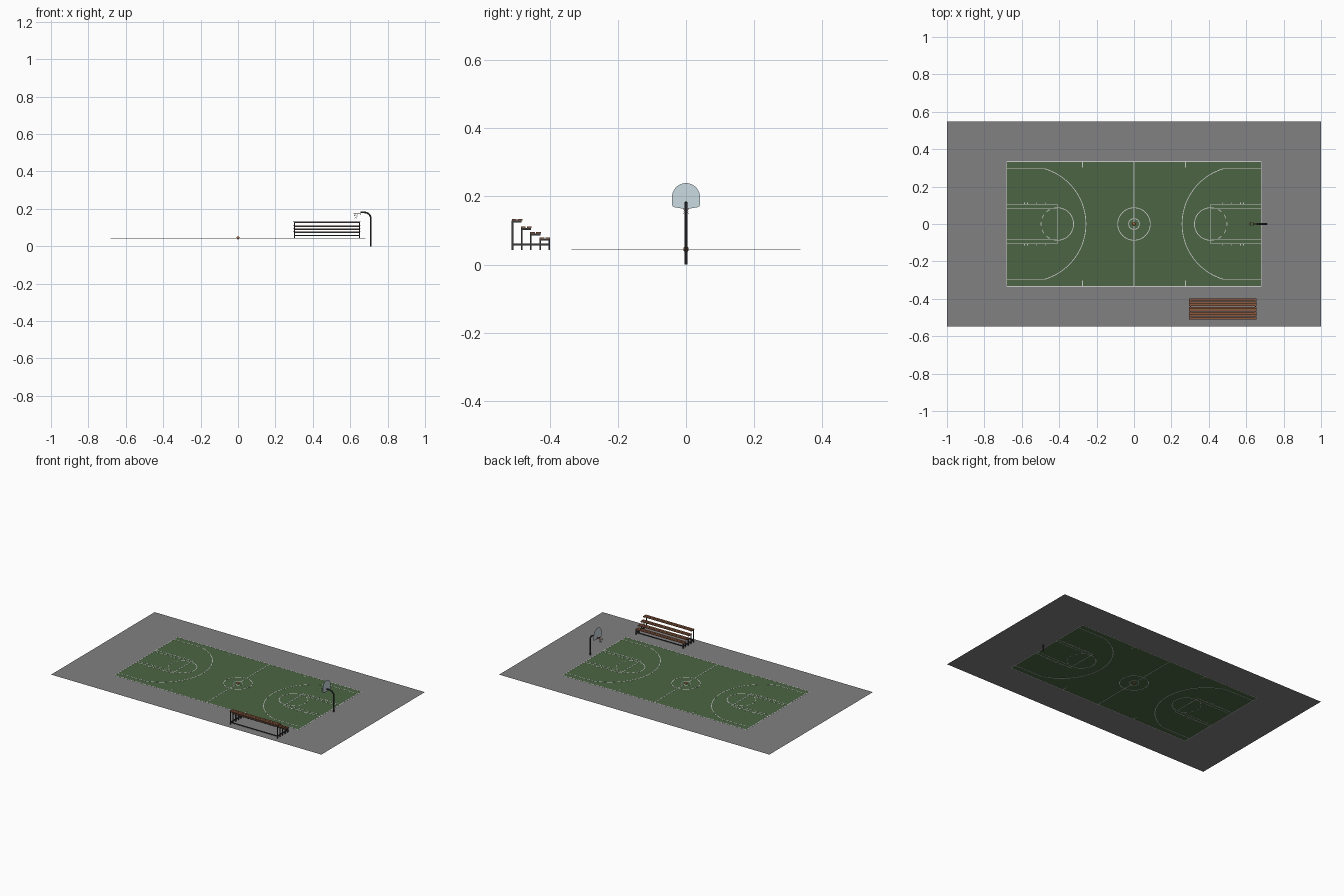
import bpy, bmesh, math
from math import pi, cos, sin
from mathutils import Vector, Matrix

if "Cube" in bpy.data.objects:
    bpy.data.objects.remove(bpy.data.objects["Cube"])

FLOOR = 0.043  # level of the playing surface


def material(name, rgb):
    m = bpy.data.materials.new(name)
    m.diffuse_color = (*rgb, 1)
    m.use_nodes = True
    m.node_tree.nodes["Principled BSDF"].inputs["Base Color"].default_value = m.diffuse_color
    return m


ASPHALT = material("asphalt_grey", (0.22, 0.22, 0.22))
GREEN = material("court_green", (0.07, 0.13, 0.055))
WHITE = material("line_white", (0.8, 0.8, 0.8))
WOOD = material("seat_wood", (0.25, 0.10, 0.05))
STEEL = material("dark_steel", (0.045, 0.045, 0.05))
GLASS = material("board_glass", (0.6, 0.71, 0.75))
RIM = material("rim_red", (0.25, 0.05, 0.02))
BALL = material("ball_orange", (0.5, 0.16, 0.05))


def add_object(name, bm, mat):
    me = bpy.data.meshes.new(name)
    bm.to_mesh(me)
    bm.free()
    me.materials.append(mat)
    ob = bpy.data.objects.new(name, me)
    bpy.context.collection.objects.link(ob)
    return ob


def smooth(ob):
    bpy.ops.object.select_all(action='DESELECT')
    ob.select_set(True)
    bpy.context.view_layer.objects.active = ob
    bpy.ops.object.shade_smooth_by_angle(angle=math.radians(40))


def box(bm, x0, x1, y0, y1, z0, z1):
    mat = Matrix.Translation(((x0 + x1) / 2, (y0 + y1) / 2, (z0 + z1) / 2))
    mat = mat @ Matrix.Diagonal((x1 - x0, y1 - y0, z1 - z0, 1))
    bmesh.ops.create_cube(bm, size=1, matrix=mat)


def strip(bm, pts, width=0.004):
    """Flat painted line that follows a list of (x, y) points."""
    pts = [Vector(p) for p in pts]
    rows = []
    for i, p in enumerate(pts):
        t = (pts[min(i + 1, len(pts) - 1)] - pts[max(i - 1, 0)]).normalized()
        n = Vector((-t.y, t.x)) * width / 2
        rows.append([bm.verts.new((*(p + n * k), FLOOR)) for k in (-1, 1)])
    for a, b in zip(rows, rows[1:]):
        bm.faces.new((a[0], b[0], b[1], a[1]))


def arc(cx, r, a0, a1, n, s=1):
    return [(s * (cx + r * cos(a0 + (a1 - a0) * i / n)),
             r * sin(a0 + (a1 - a0) * i / n)) for i in range(n + 1)]


def tube(name, paths, radius, mat, cyclic=False, sides=2):
    """Round bar or wire along one or more paths, as a mesh."""
    cu = bpy.data.curves.new(name, 'CURVE')
    cu.dimensions = '3D'
    cu.bevel_depth = radius
    cu.bevel_resolution = sides
    cu.use_fill_caps = True
    for path in paths:
        sp = cu.splines.new('POLY')
        sp.points.add(len(path) - 1)
        for pt, co in zip(sp.points, path):
            pt.co = (*co, 1)
        sp.use_cyclic_u = cyclic
    cu.materials.append(mat)
    ob = bpy.data.objects.new(name, cu)
    bpy.context.collection.objects.link(ob)
    bpy.ops.object.select_all(action='DESELECT')
    ob.select_set(True)
    bpy.context.view_layer.objects.active = ob
    bpy.ops.object.convert(target='MESH')
    smooth(bpy.context.view_layer.objects.active)


# Asphalt surround with an opening for the court
CX, CY = 0.68, 0.334
bm = bmesh.new()
corners = [(-1, -1), (1, -1), (1, 1), (-1, 1)]
outer = [bm.verts.new((x, y * 0.547, FLOOR)) for x, y in corners]
inner = [bm.verts.new((x * CX, y * CY, FLOOR)) for x, y in corners]
for i in range(4):
    j = (i + 1) % 4
    bm.faces.new((outer[i], outer[j], inner[j], inner[i]))
add_object("asphalt_surround", bm, ASPHALT)

# Green playing surface
bm = bmesh.new()
bm.faces.new([bm.verts.new((x * CX, y * CY, FLOOR)) for x, y in corners])
add_object("court_surface", bm, GREEN)

# Painted lines: border, centre, then both ends mirrored
bm = bmesh.new()
for s in (-1, 1):
    strip(bm, [(-CX, s * CY), (CX, s * CY)])
    strip(bm, [(s * CX, -CY), (s * CX, CY)])
strip(bm, [(0, -CY), (0, CY)])
for r in (0.087, 0.029):
    strip(bm, arc(0, r, 0, 2 * pi, 48))
for s in (-1, 1):
    # three point line
    a = math.acos(0.089 / 0.308)
    a = math.asin(0.295 / 0.308)
    strip(bm, [(s * CX, -0.295)] + arc(0.565, 0.308, pi + a, pi - a, 40, s) + [(s * CX, 0.295)])
    # key and free throw circle
    strip(bm, [(s * 0.41, -0.105), (s * 0.41, 0.105)])
    strip(bm, arc(0.41, 0.087, pi / 2, 3 * pi / 2, 24, s))
    for k in range(7):
        d = pi / 13
        strip(bm, arc(0.41, 0.087, -pi / 2 + 2 * k * d, -pi / 2 + (2 * k + 1) * d, 3, s))
    for t in (-1, 1):
        strip(bm, [(s * 0.41, t * 0.105), (s * CX, t * 0.105)])
        strip(bm, [(s * 0.41, t * 0.085), (s * CX, t * 0.085)], 0.003)
        for x in (0.475, 0.52, 0.57, 0.585):
            strip(bm, [(s * x, t * 0.105), (s * x, t * 0.116)])
        strip(bm, [(s * 0.275, t * CY), (s * 0.275, t * (CY - 0.032))])
bmesh.ops.recalc_face_normals(bm, faces=bm.faces)
lines = add_object("court_lines", bm, WHITE)
mod = lines.modifiers.new("thickness", 'SOLIDIFY')
mod.thickness = 0.0012
mod.offset = 0

# Bleacher: four stepped rows, two planks per row
X0, X1 = 0.295, 0.655
ys = [-0.401, -0.427, -0.455, -0.482, -0.509]
tops = [0.079, 0.095, 0.111, 0.133]
seats, frame = bmesh.new(), bmesh.new()
for i, top in enumerate(tops):
    front, back = ys[i], ys[i + 1]
    mid = (front + back) / 2
    for y0, y1 in ((back - 0.002, mid - 0.0015), (mid + 0.0015, front + 0.002)):
        box(seats, X0, X1, y0, y1, top - 0.004, top)
    # long rail under the row
    box(frame, X0 + 0.004, X1 - 0.004, back, back + 0.004, top - 0.009, top - 0.004)
    for x in (X0 + 0.004, X1 - 0.009):
        box(frame, x, x + 0.005, back, front, top - 0.009, top - 0.004)
        box(frame, x, x + 0.005, back - 0.0025, back + 0.0025, FLOOR, top - 0.004)
for x in (X0 + 0.004, X1 - 0.009):
    box(frame, x, x + 0.005, ys[0] - 0.0025, ys[0] + 0.0025, FLOOR, tops[0] - 0.004)
    box(frame, x, x + 0.005, ys[-1], ys[0], 0.056, 0.062)
for y in (ys[0], ys[-1]):
    box(frame, X0 + 0.004, X1 - 0.004, y - 0.002, y + 0.002, 0.056, 0.061)
add_object("bleacher_seats", seats, WOOD)
add_object("bleacher_frame", frame, STEEL)

# Hoop pole: sunk into the ground, bent over at the top
bend = [(0.677 + 0.033 * cos(a), 0, 0.148 + 0.033 * sin(a))
        for a in [pi / 2 * i / 10 for i in range(11)]]
tube("hoop_pole", [[(0.71, 0, 0)] + bend + [(0.656, 0, 0.181)]], 0.0045, STEEL)

# Fan-shaped backboard
half = [(0.015, 0.165), (0.034, 0.168), (0.039, 0.171), (0.041, 0.176)]
top_arc = [(0.041 * cos(pi * i / 24), 0.198 + 0.041 * sin(pi * i / 24)) for i in range(25)]
outline = half + top_arc + [(-y, z) for y, z in reversed(half)]
bm = bmesh.new()
face = bm.faces.new([bm.verts.new((0.654, y, z)) for y, z in outline])
ext = bmesh.ops.extrude_face_region(bm, geom=[face])
bmesh.ops.translate(bm, vec=(0.002, 0, 0),
                    verts=[v for v in ext['geom'] if isinstance(v, bmesh.types.BMVert)])
bmesh.ops.recalc_face_normals(bm, faces=bm.faces)
add_object("backboard", bm, GLASS)

# Rim, bracket and net
RX, RZ, RR = 0.630, 0.174, 0.011
ring = [(RX + RR * cos(2 * pi * i / 32), RR * sin(2 * pi * i / 32), RZ) for i in range(32)]
tube("rim", [ring], 0.001, RIM, cyclic=True)
bm = bmesh.new()
box(bm, RX + RR, 0.654, -0.004, 0.004, RZ - 0.0015, RZ + 0.0015)
box(bm, 0.652, 0.654, -0.005, 0.005, RZ - 0.006, RZ + 0.003)
add_object("rim_bracket", bm, RIM)
strands = []
for k in range(10):
    for d in (-1, 1):
        path = []
        for i in range(9):
            t = i / 8
            r = RR - 0.0045 * t ** 0.7
            a = 2 * pi * k / 10 + d * t * pi * 0.4
            path.append((RX + r * cos(a), r * sin(a), RZ - 0.026 * t))
        strands.append(path)
tube("net", strands, 0.0003, WHITE, sides=0)

# Ball at the centre spot
bm = bmesh.new()
bmesh.ops.create_uvsphere(bm, u_segments=24, v_segments=16, radius=0.008,
                          matrix=Matrix.Translation((0, 0, FLOOR + 0.002)))
smooth(add_object("ball", bm, BALL))
